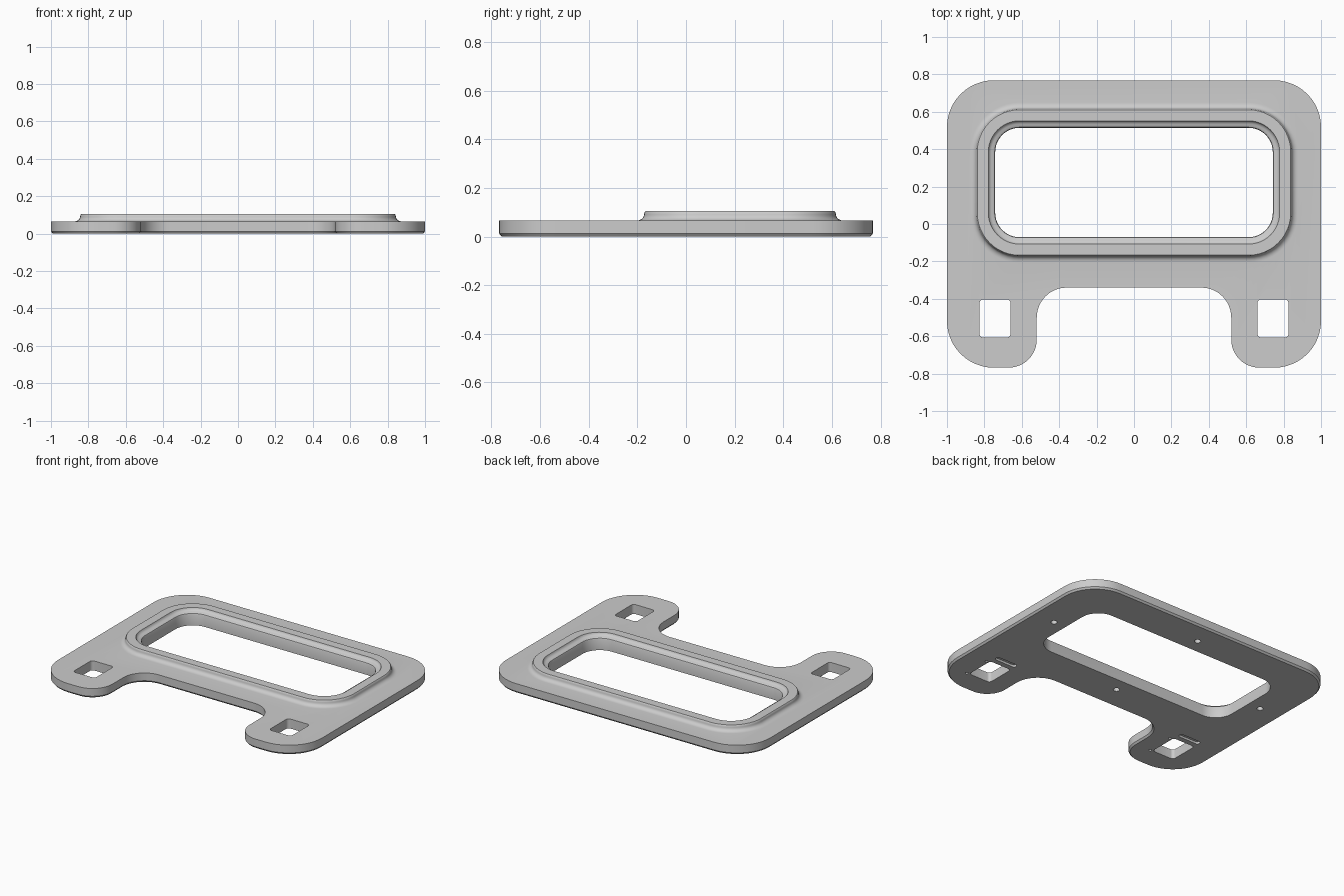
import bpy
import bmesh
from math import cos, sin, pi
from mathutils import Vector

if "Cube" in bpy.data.objects:
    bpy.data.objects.remove(bpy.data.objects["Cube"])

grey = bpy.data.materials.new("satin_grey")
grey.use_nodes = True
COLOUR = (0.604, 0.604, 0.604, 1)
grey.diffuse_color = COLOUR
grey.node_tree.nodes["Principled BSDF"].inputs["Base Color"].default_value = COLOUR


def rounded(corners, steps=12):
    """Counter-clockwise outline from (x, y, radius) corners, square turns only."""
    pts = []
    for i, (x, y, r) in enumerate(corners):
        c = Vector((x, y))
        a = (Vector(corners[i - 1][:2]) - c).normalized()
        b = (Vector(corners[(i + 1) % len(corners)][:2]) - c).normalized()
        for k in range(steps + 1):
            t = k / steps * pi / 2
            pts.append(c + r * (a * (1 - sin(t)) + b * (1 - cos(t))))
    return pts


def box(cx, cy, hx, hy, r, steps=12):
    return rounded([(cx - hx, cy - hy, r), (cx + hx, cy - hy, r),
                    (cx + hx, cy + hy, r), (cx - hx, cy + hy, r)], steps)


def circle(cx, cy, r, n=20):
    return [Vector((cx + r * cos(2 * pi * k / n), cy + r * sin(2 * pi * k / n)))
            for k in range(n)]


def grow(pts, d):
    """Move every outline point outward by d."""
    out = []
    for i, p in enumerate(pts):
        a = (p - pts[i - 1]).normalized()
        b = (pts[(i + 1) % len(pts)] - p).normalized()
        t = (a + b).normalized()
        out.append(p + Vector((t.y, -t.x)) * d / max(t.dot(a), 0.5))
    return out


def solid(name, pts, profile):
    """Closed solid: the outline stacked through (offset, height) steps."""
    bm = bmesh.new()
    rings = [[bm.verts.new((p.x, p.y, z)) for p in grow(pts, d)] for d, z in profile]
    n = len(pts)
    for lo, hi in zip(rings, rings[1:]):
        for i in range(n):
            j = (i + 1) % n
            bm.faces.new((lo[i], lo[j], hi[j], hi[i]))
    bm.faces.new(rings[0][::-1])
    bm.faces.new(rings[-1])
    bmesh.ops.recalc_face_normals(bm, faces=bm.faces)
    mesh = bpy.data.meshes.new(name)
    bm.to_mesh(mesh)
    bm.free()
    mesh.materials.append(grey)
    ob = bpy.data.objects.new(name, mesh)
    bpy.context.collection.objects.link(ob)
    return ob


def select(ob):
    bpy.ops.object.select_all(action="DESELECT")
    ob.select_set(True)
    bpy.context.view_layer.objects.active = ob


def combine(target, tool, operation):
    """Apply one boolean and remove the tool."""
    tool.hide_render = True
    mod = target.modifiers.new(tool.name, "BOOLEAN")
    mod.operation = operation
    mod.solver = "EXACT"
    mod.object = tool
    select(target)
    bpy.ops.object.modifier_apply(modifier=mod.name)
    bpy.data.objects.remove(tool)


TOP = 0.065
WIN_Y = 0.222
window = box(0, WIN_Y, 0.742, 0.2925, 0.13)

# Base plate with two mounting tabs and a chamfered lower edge
half = [(0.52, -0.34, 0.16), (0.52, -0.768, 0.15), (1, -0.768, 0.25), (1, 0.768, 0.25)]
outline = rounded(half + [(-x, y, r) for x, y, r in reversed(half)])
plate = solid("mounting_plate", outline, [(-0.01, 0), (0, 0.012), (0, TOP)])

# Raised rim with a filleted foot and flat crown
fillet = [(0.135 - 0.033 * sin(t), TOP + 0.026 * (1 - cos(t)))
          for t in [k * pi / 12 for k in range(7)]]
rim = solid("raised_rim", window,
            [(0.135, 0.04)] + fillet + [(0.1, 0.1), (0.096, 0.105)])
combine(plate, rim, "UNION")

# Window opening with a stepped lip
lip = [(0, -0.05), (0, 0.073), (0.003, 0.08), (0.01, 0.084), (0.019, 0.086),
       (0.028, 0.09), (0.034, 0.097), (0.037, 0.105), (0.037, 0.2)]
combine(plate, solid("window_cutter", window, lip), "DIFFERENCE")

# Tab slots, locating grooves and blind holes in the underside
for side in (-1, 1):
    x = 0.743 * side
    cuts = [(box(x, -0.505, 0.083, 0.102, 0.02, 5), 0.2),
            (box(x, -0.35, 0.08, 0.017, 0.016, 5), 0.015),
            (circle(x + 0.1, -0.61, 0.009), 0.02),
            (circle(x + 0.1, -0.42, 0.009), 0.02),
            (circle(0.834 * side, WIN_Y, 0.02), 0.03),
            (circle(0, WIN_Y + 0.392 * side, 0.02), 0.03)]
    for pts, depth in cuts:
        combine(plate, solid("cutter", pts, [(0, -0.02), (0, depth)]), "DIFFERENCE")

select(plate)
bpy.ops.object.shade_smooth_by_angle(angle=pi / 6)
